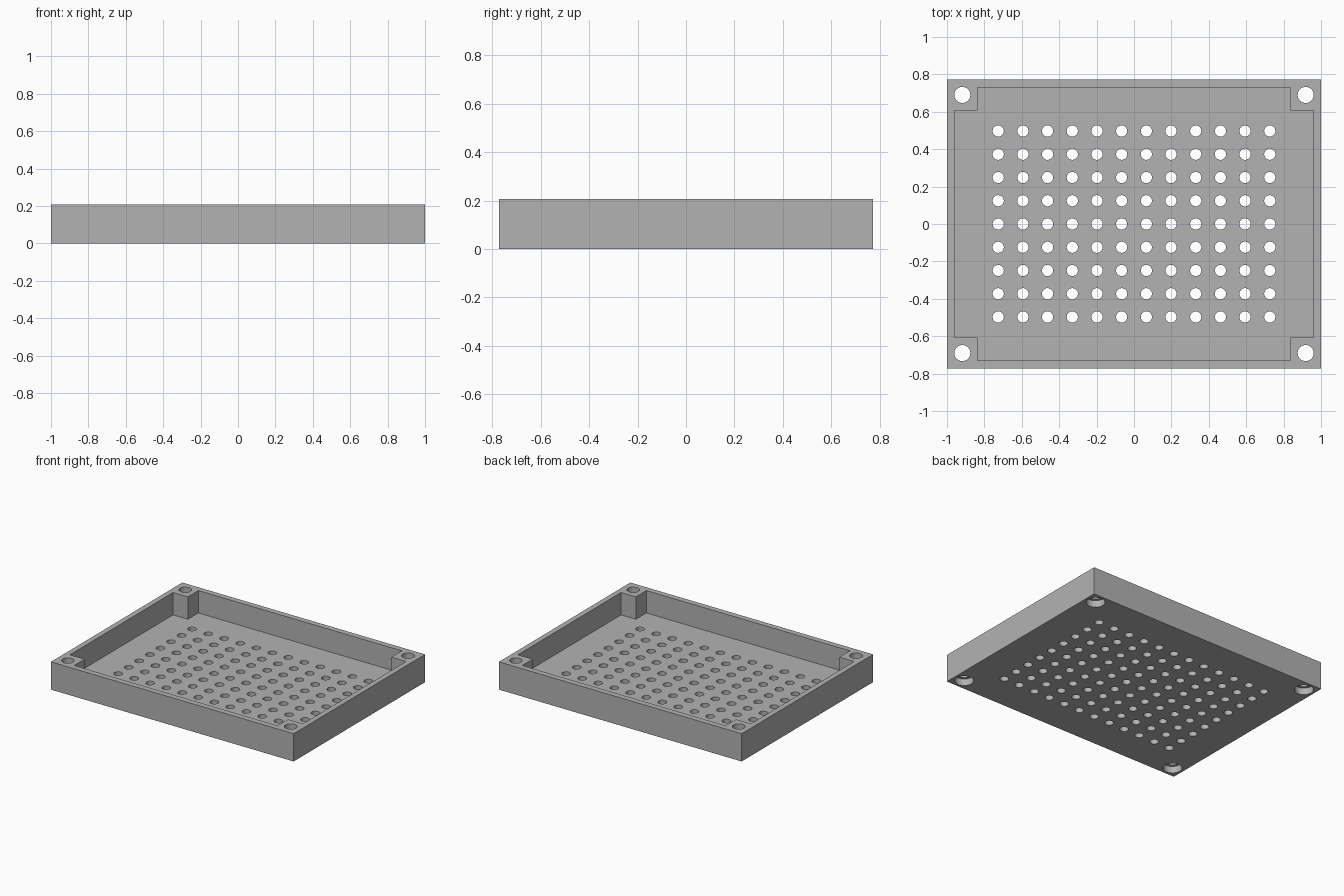
import bpy, bmesh
from mathutils import Matrix

old = bpy.data.objects.get("Cube")
if old:
    bpy.data.objects.remove(old, do_unlink=True)

# Overall sizes
HALF_X, HALF_Y, HEIGHT = 1.0, 0.773, 0.207
FLOOR = 0.04
IN_X, IN_Y = 0.96, 0.73          # inner wall faces
POST_X, POST_Y = 0.838, 0.607    # inner faces of the corner posts
SCREW_X, SCREW_Y = 0.918, 0.69

grey = bpy.data.materials.new("grey plastic")
grey.use_nodes = True
colour = (0.45, 0.45, 0.45, 1)
grey.diffuse_color = colour
grey.node_tree.nodes["Principled BSDF"].inputs["Base Color"].default_value = colour


def make_object(name, bm):
    bmesh.ops.recalc_face_normals(bm, faces=bm.faces)
    mesh = bpy.data.meshes.new(name)
    bm.to_mesh(mesh)
    bm.free()
    mesh.materials.append(grey)
    obj = bpy.data.objects.new(name, mesh)
    bpy.context.collection.objects.link(obj)
    return obj


def prism(name, outline, z0, z1):
    bm = bmesh.new()
    face = bm.faces.new([bm.verts.new((x, y, z0)) for x, y in outline])
    side = bmesh.ops.extrude_face_region(bm, geom=[face])["geom"]
    verts = [v for v in side if isinstance(v, bmesh.types.BMVert)]
    bmesh.ops.translate(bm, verts=verts, vec=(0, 0, z1 - z0))
    return make_object(name, bm)


def cylinders(name, centres, radius, z0, z1, sides=32):
    bm = bmesh.new()
    for x, y in centres:
        bmesh.ops.create_cone(bm, cap_ends=True, segments=sides,
                              radius1=radius, radius2=radius, depth=z1 - z0,
                              matrix=Matrix.Translation((x, y, (z0 + z1) / 2)))
    return make_object(name, bm)


def cut(target, cutter):
    cutter.hide_render = True
    bpy.context.view_layer.objects.active = target
    mod = target.modifiers.new(cutter.name, 'BOOLEAN')
    mod.operation = 'DIFFERENCE'
    mod.solver = 'EXACT'
    mod.object = cutter
    bpy.ops.object.modifier_apply(modifier=mod.name)
    bpy.data.objects.remove(cutter, do_unlink=True)


corners = [(1, 1), (-1, 1), (-1, -1), (1, -1)]

# Solid tray block
tray = prism("ventilated_tray", [(sx * HALF_X, sy * HALF_Y) for sx, sy in corners], 0, HEIGHT)

# Cavity that leaves a square post in each corner
outline = []
for sx, sy in corners:
    notch = [(sx * IN_X, sy * POST_Y), (sx * POST_X, sy * POST_Y), (sx * POST_X, sy * IN_Y)]
    outline += notch if sx * sy > 0 else notch[::-1]
cut(tray, prism("cavity", outline, FLOOR, HEIGHT + 0.1))

# Grid of vent holes through the floor
vents = [((i - 5.5) * 0.132, (j - 4) * 0.1243) for i in range(12) for j in range(9)]
cut(tray, cylinders("vents", vents, 0.03, -0.05, FLOOR + 0.05, 24))

# Screw holes through the posts, with wider recesses underneath
screws = [(sx * SCREW_X, sy * SCREW_Y) for sx, sy in corners]
cut(tray, cylinders("screw_shafts", screws, 0.043, -0.1, HEIGHT + 0.1))
cut(tray, cylinders("screw_recesses", screws, 0.064, -0.1, 0.05))

# Smooth hole walls, crisp edges
bpy.ops.object.select_all(action='DESELECT')
tray.select_set(True)
bpy.context.view_layer.objects.active = tray
bpy.ops.object.shade_smooth_by_angle()
